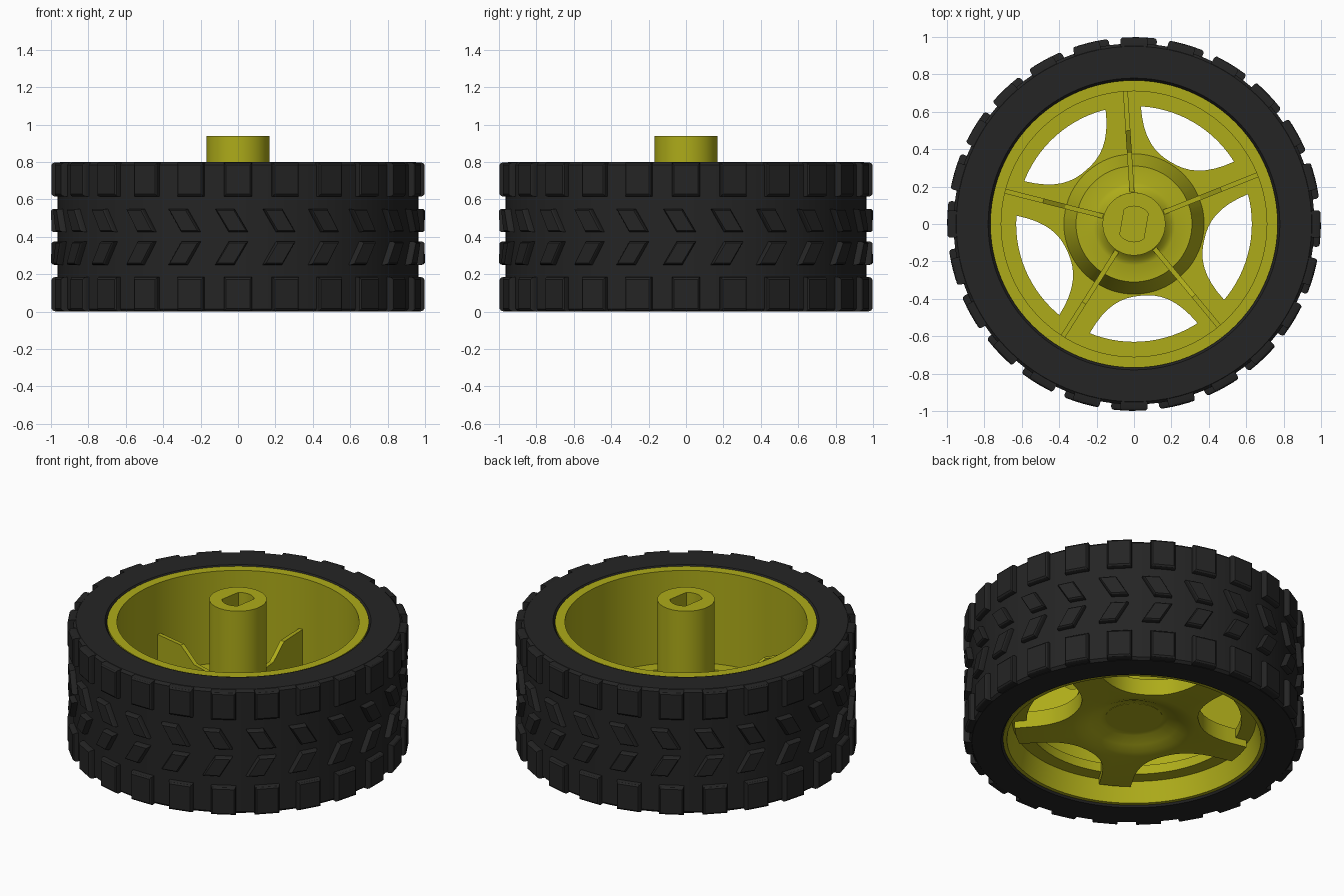
import bpy, bmesh
from math import sin, cos, pi, radians, atan2, hypot

if "Cube" in bpy.data.objects:
    bpy.data.objects.remove(bpy.data.objects["Cube"])

def material(name, rgb):
    m = bpy.data.materials.new(name)
    m.diffuse_color = (*rgb, 1)
    m.use_nodes = True
    m.node_tree.nodes["Principled BSDF"].inputs["Base Color"].default_value = m.diffuse_color
    return m

YELLOW = material("yellow_plastic", (0.42, 0.41, 0.01))
RUBBER = material("black_rubber", (0.018, 0.018, 0.018))

def loft(bm, rings, closed=False):
    """Skin a list of equal-length point rings; cap the ends unless closed."""
    vs = [[bm.verts.new(p) for p in ring] for ring in rings]
    n = len(vs[0])
    pairs = list(zip(vs, vs[1:])) + ([(vs[-1], vs[0])] if closed else [])
    for a, b in pairs:
        for i in range(n):
            j = (i + 1) % n
            bm.faces.new((a[i], a[j], b[j], b[i]))
    if not closed:
        bm.faces.new(vs[0])
        bm.faces.new(vs[-1])

def finish(bm, name, mat, angle=30):
    bmesh.ops.recalc_face_normals(bm, faces=bm.faces)
    me = bpy.data.meshes.new(name)
    bm.to_mesh(me)
    bm.free()
    me.materials.append(mat)
    ob = bpy.data.objects.new(name, me)
    bpy.context.collection.objects.link(ob)
    bpy.ops.object.select_all(action='DESELECT')
    ob.select_set(True)
    bpy.context.view_layer.objects.active = ob
    bpy.ops.object.shade_smooth_by_angle(angle=radians(angle))
    return ob

def circle(r, z, n=96):
    return [(r * cos(2 * pi * i / n), r * sin(2 * pi * i / n), z) for i in range(n)]

def lathe(name, profile, mat):
    bm = bmesh.new()
    loft(bm, [circle(r, z) for r, z in profile], closed=True)
    return finish(bm, name, mat)

# Tyre carcass and rim
lathe("tyre", [(0.765, 0.02), (0.78, 0), (0.95, 0), (0.965, 0.015), (0.965, 0.785),
               (0.95, 0.8), (0.78, 0.8), (0.765, 0.78)], RUBBER)
lathe("rim", [(0.768, 0.01), (0.768, 0.795), (0.71, 0.795), (0.71, 0.2), (0.63, 0.2),
              (0.63, 0.14), (0.715, 0.14), (0.745, 0.01)], YELLOW)

# Tread blocks: square shoulder blocks and two rows of slanted chevrons
def tread_row(name, outline, count=24):
    bm = bmesh.new()
    cs = sum(p[0] for p in outline) / 4
    cz = sum(p[1] for p in outline) / 4
    for k in range(count):
        base = -pi / 2 + 2 * pi * k / count
        rings = []
        for r, f in ((0.94, 1), (0.982, 1), (0.993, 0.95), (0.999, 0.85)):
            pts = [(base + cs + (s - cs) * f, cz + (z - cz) * f) for s, z in outline]
            rings.append([(r * cos(a), r * sin(a), z) for a, z in pts])
        loft(bm, rings)
    return finish(bm, name, RUBBER, 25)

for side, flip in (("lower", lambda z: z), ("upper", lambda z: 0.8 - z)):
    shoulder = [(-0.075, 0.002), (0.075, 0.002), (0.075, 0.185), (-0.075, 0.185)]
    chevron = [(-0.125, 0.25), (-0.02, 0.25), (0.055, 0.375), (-0.05, 0.375)]
    for kind, shape in (("shoulder", shoulder), ("chevron", chevron)):
        tread_row(f"{side}_{kind}_blocks", [(s, flip(z)) for s, z in shape])

# Five-armed spoke plate with dished underside and raised boss
SPOKE = radians(95.3)
outline = []
for k in range(5):
    mid = SPOKE + radians(36 + 72 * k)
    outline.append((mid - radians(28.3), 0.7))
    for i in range(-8, 9):
        u = 0.29 * i / 8
        v = 0.385 + 0.175 * abs(i / 8) ** 2.4
        outline.append((mid + atan2(u, v), hypot(u, v)))
    outline.append((mid + radians(28.3), 0.7))
    outline.append((mid + radians(36), 0.7))

def ring(r, z):
    return [((r or R) * cos(a), (r or R) * sin(a), z) for a, R in outline]

bm = bmesh.new()
loft(bm, [ring(r, z) for r, z in (
    (0.168, 0.16), (0.20, 0.155), (0.26, 0.125), (0.31, 0.105), (0.36, 0.095),
    (None, 0.095), (None, 0.2), (0.375, 0.2), (0.31, 0.34), (0.22, 0.34),
    (0.195, 0.35), (0.168, 0.38))])
finish(bm, "spoke_plate", YELLOW)

# Stiffening ribs on top of the arms
bm = bmesh.new()
rib = [(0.16, 0.3), (0.16, 0.375), (0.38, 0.385), (0.5, 0.47),
       (0.715, 0.465), (0.715, 0.15), (0.36, 0.15)]
for k in range(5):
    a = radians(93.7 + 72 * k)
    loft(bm, [[(r * cos(a) - t * sin(a), r * sin(a) + t * cos(a), z) for r, z in rib]
              for t in (-0.013, 0.013)])
finish(bm, "ribs", YELLOW)

# Hub post with a blind double-flat shaft socket
def socket(z, n=64, tilt=radians(-10)):
    pts = []
    for i in range(n):
        a = 2 * pi * i / n
        x = max(-0.065, min(0.065, 0.095 * cos(a - tilt)))
        y = 0.095 * sin(a - tilt)
        pts.append((x * cos(tilt) - y * sin(tilt), x * sin(tilt) + y * cos(tilt), z))
    return pts

bm = bmesh.new()
loft(bm, [circle(0.168, 0.158, 64), circle(0.168, 0.94, 64), socket(0.94), socket(0.45)])
finish(bm, "hub_post", YELLOW)
